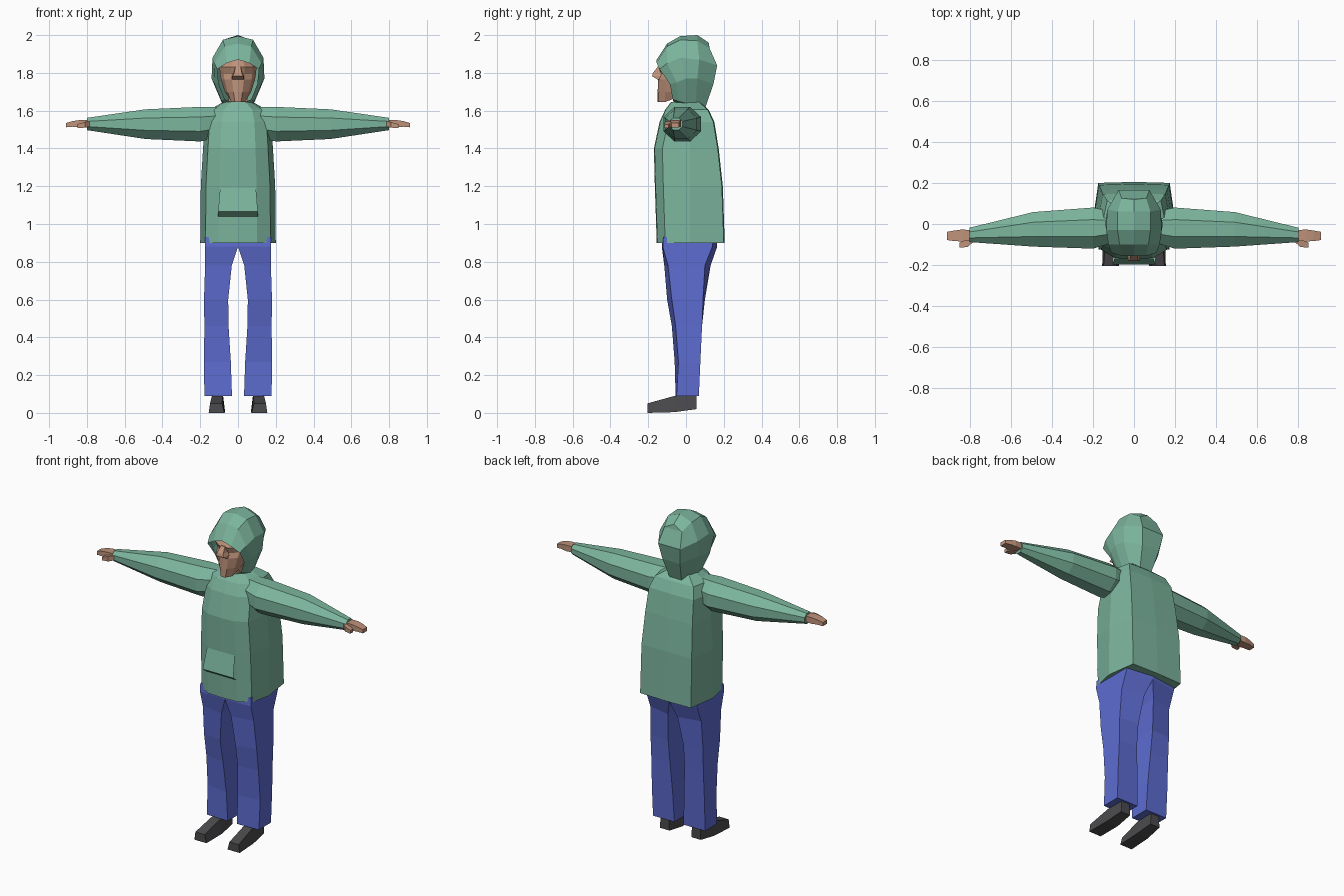
import bpy, bmesh, math


def material(name, rgb):
    m = bpy.data.materials.new(name)
    m.diffuse_color = (*rgb, 1)
    return m


GREEN = material("jacket green", (0.20, 0.46, 0.34))
BLUE = material("trouser blue", (0.11, 0.15, 0.63))
SKIN = material("skin tan", (0.52, 0.29, 0.195))
DARK = material("shoe grey", (0.07, 0.07, 0.075))


def loft(name, rings, mat, caps=(True, True)):
    """Join closed rings of points into a flat-faced tube."""
    bm = bmesh.new()
    vs = [[bm.verts.new(p) for p in ring] for ring in rings]
    n = len(vs[0])
    for a, b in zip(vs, vs[1:]):
        for i in range(n):
            j = (i + 1) % n
            bm.faces.new((a[i], a[j], b[j], b[i]))
    # ladder caps pair each point with its opposite across the ring
    for ring, wanted in ((vs[0], caps[0]), (vs[-1], caps[1])):
        if wanted:
            for i in range(n // 2):
                quad = [ring[i], ring[i + 1], ring[-i - 1], ring[-i]]
                bm.faces.new(list(dict.fromkeys(quad)))
    bmesh.ops.recalc_face_normals(bm, faces=bm.faces)
    me = bpy.data.meshes.new(name)
    bm.to_mesh(me)
    bm.free()
    me.materials.append(mat)
    ob = bpy.data.objects.new(name, me)
    bpy.context.collection.objects.link(ob)
    return ob


def sym(half):
    """Complete a half ring whose first and last points lie on x = 0."""
    return half + [(-x, y, z) for x, y, z in half[-2:0:-1]]


def box_ring(x0, x1, y0, y1, z, skew=0.0, back=0.0):
    """Four-sided level ring; the inner corners reach further out."""
    return [(x0, y0, z), (x1, y0 + skew, z), (x1, y1 - back, z), (x0, y1, z)]


def oval_x(x, y0, y1, z0, z1, n=8, turn=0.5):
    """Oval ring standing across the x axis."""
    k = 1 / math.cos(math.pi / n) if turn else 1
    ring = []
    for i in range(n):
        a = 2 * math.pi * (i + turn) / n
        ring.append((x, (y0 + y1) / 2 + k * math.cos(a) * (y1 - y0) / 2,
                     (z0 + z1) / 2 + k * math.sin(a) * (z1 - z0) / 2))
    return ring


def flip(rings, s):
    return [[(s * x, y, z) for x, y, z in r] for r in rings]


# Jacket body: z, half width, front y, back y
body = [(0.90, 0.20, -0.155, 0.20), (1.20, 0.197, -0.165, 0.19),
        (1.40, 0.185, -0.17, 0.168), (1.54, 0.175, -0.14, 0.145),
        (1.605, 0.15, -0.11, 0.115), (1.645, 0.08, -0.08, 0.07)]
loft("jacket_body", [sym([(0, f, z), (0.5 * w, f + 0.004, z), (0.86 * w, f + 0.045, z),
                          (w, 0.02, z), (0.87 * w, b, z), (0, b + 0.005, z)])
                     for z, w, f, b in body], GREEN)

# Front pouch pocket, open at its sides
pouch = bpy.data.meshes.new("pocket")
rows = [(-0.167, 1.19, 0.095), (-0.196, 1.065, 0.105), (-0.163, 1.04, 0.105)]
pouch.from_pydata([(s * w, y, z) for y, z, w in rows for s in (-1, 1)], [],
                  [(0, 2, 3, 1), (2, 4, 5, 3)])
pouch.materials.append(GREEN)
pocket = bpy.data.objects.new("pocket", pouch)
bpy.context.collection.objects.link(pocket)

# Hood: half loops running from the face opening to the back of the head
hood = [
    [(0, -.155, 1.87), (.06, -.155, 1.852), (.11, -.14, 1.82), (.102, -.085, 1.74), (.07, -.07, 1.66), (0, -.06, 1.63)],
    [(0, -.10, 1.955), (.07, -.10, 1.94), (.125, -.10, 1.85), (.128, -.05, 1.75), (.085, -.04, 1.65), (0, -.04, 1.61)],
    [(0, -.03, 1.995), (.08, -.03, 1.975), (.135, -.03, 1.88), (.14, 0, 1.77), (.085, 0, 1.64), (0, 0, 1.60)],
    [(0, .06, 2.0), (.08, .06, 1.97), (.13, .07, 1.87), (.125, .06, 1.77), (.07, .05, 1.63), (0, .05, 1.60)],
    [(0, .12, 1.96), (.06, .125, 1.93), (.075, .165, 1.84), (.06, .145, 1.74), (.04, .10, 1.61), (0, .09, 1.60)]]
loft("hood", [sym(h) for h in hood], GREEN, caps=(False, True))

# Face: z, half width, front y
face = [(1.645, 0.045, -0.152), (1.70, 0.07, -0.15), (1.765, 0.09, -0.148),
        (1.795, 0.095, -0.135), (1.83, 0.098, -0.148), (1.87, 0.08, -0.12)]
loft("face", [sym([(0, f, z), (0.35 * w, f + 0.006, z), (0.8 * w, f + 0.04, z),
                   (w, -0.06, z + (0.02 if z < 1.66 else 0)), (0.8 * w, 0.0, z + (0.02 if z < 1.66 else 0)),
                   (0, 0.0, z + (0.02 if z < 1.66 else 0))]) for z, w, f in face], SKIN)
loft("nose", [[(-w, f, z), (w, f, z), (w * 1.2, -0.12, z), (-w * 1.2, -0.12, z)]
              for z, w, f in ((1.765, 0.03, -0.15), (1.783, 0.028, -0.18),
                              (1.80, 0.02, -0.175), (1.835, 0.014, -0.148))], SKIN)
loft("neck", [[(x, y, z) for x, y in ((-.05, -.06), (.05, -.06), (.05, .05), (-.05, .05))]
              for z in (1.60, 1.70)], SKIN)

for side, s in (("right", -1), ("left", 1)):
    # Sleeve, tapering to the cuff
    loft(side + "_sleeve", flip([oval_x(0.10, -0.09, 0.06, 1.46, 1.62),
                                 oval_x(0.20, -0.12, 0.08, 1.437, 1.62),
                                 oval_x(0.49, -0.11, 0.058, 1.45, 1.607),
                                 oval_x(0.80, -0.088, -0.018, 1.497, 1.562)], s), GREEN)
    # Hand and thumb
    loft(side + "_hand", flip([oval_x(0.78, -0.08, -0.03, 1.515, 1.55, 4),
                               oval_x(0.84, -0.085, -0.027, 1.513, 1.55, 4),
                               oval_x(0.875, -0.083, -0.032, 1.515, 1.545, 4),
                               oval_x(0.91, -0.078, -0.038, 1.512, 1.535, 4)], s), SKIN)
    loft(side + "_thumb", flip([oval_x(0.785, -0.09, -0.05, 1.515, 1.545, 4),
                                oval_x(0.81, -0.112, -0.07, 1.51, 1.54, 4),
                                oval_x(0.85, -0.115, -0.092, 1.508, 1.528, 4)], s), SKIN)
    # Trouser leg
    loft(side + "_trouser_leg", flip([
        box_ring(0.032, 0.178, -0.055, 0.068, 0.09, 0.005),
        box_ring(0.038, 0.18, -0.06, 0.076, 0.27, 0.02),
        box_ring(0.05, 0.178, -0.075, 0.085, 0.46, 0.02),
        box_ring(0.052, 0.18, -0.10, 0.10, 0.60, 0.025, 0.01),
        box_ring(0.033, 0.174, -0.115, 0.13, 0.78, 0.02, 0.03),
        box_ring(0.0, 0.174, -0.128, 0.165, 0.88, 0.005, 0.025),
        box_ring(0.0, 0.174, -0.125, 0.165, 0.93, 0.005, 0.02)], s), BLUE)
    # Shoe, lofted from heel to toe: y, sole z, top z, bottom and top x extents
    shoe = [(0.055, 0.02, 0.10, 0.075, 0.14, 0.08, 0.135),
            (-0.06, 0.004, 0.09, 0.068, 0.15, 0.08, 0.138),
            (-0.205, 0.0, 0.05, 0.072, 0.155, 0.085, 0.148)]
    loft(side + "_shoe", flip([[(a, y, z0), (b, y, z0), (d, y, z1), (c, y, z1)]
                               for y, z0, z1, a, b, c, d in shoe], s), DARK)
